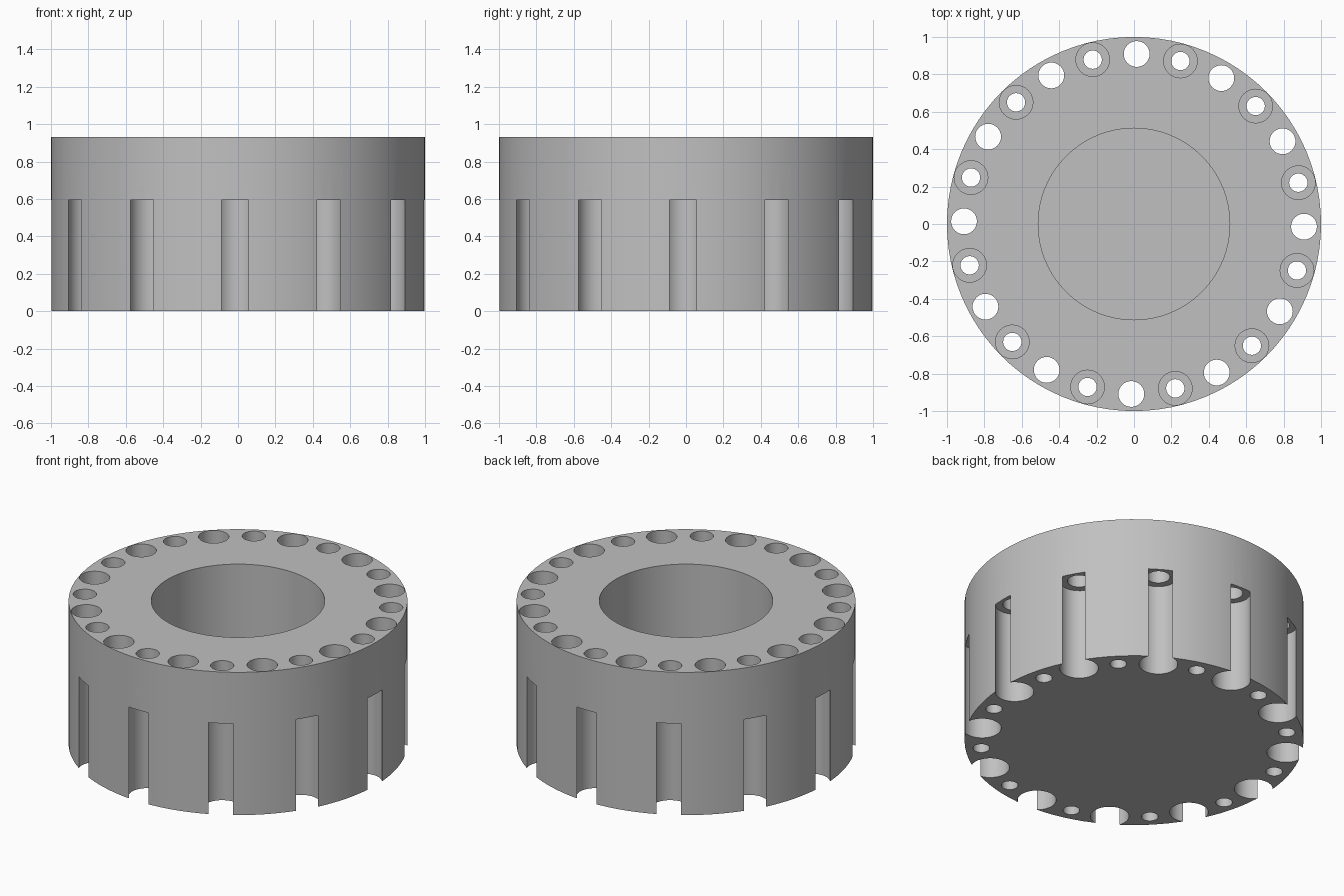
import bpy
import bmesh
import math

if "Cube" in bpy.data.objects:
    bpy.data.objects.remove(bpy.data.objects["Cube"], do_unlink=True)

HEIGHT = 0.93
OVER = 0.05           # how far cutters stick out of the body
HOLES = 12
STEP = math.tau / HOLES
TURN = math.radians(-0.9)


def add_turned(bm, profile, x=0.0, y=0.0, sides=32):
    """Closed solid of revolution from (radius, z) points, bottom to top."""
    rings = []
    for r, z in profile:
        rings.append([bm.verts.new((x + r * math.cos(math.tau * i / sides),
                                    y + r * math.sin(math.tau * i / sides), z))
                      for i in range(sides)])
    for low, high in zip(rings, rings[1:]):
        for i in range(sides):
            j = (i + 1) % sides
            bm.faces.new((low[i], low[j], high[j], high[i]))
    bm.faces.new(list(reversed(rings[0])))
    bm.faces.new(rings[-1])


def make_object(name, bm):
    bmesh.ops.recalc_face_normals(bm, faces=bm.faces[:])
    mesh = bpy.data.meshes.new(name)
    bm.to_mesh(mesh)
    bm.free()
    obj = bpy.data.objects.new(name, mesh)
    bpy.context.collection.objects.link(obj)
    return obj


# Grey metal
grey = bpy.data.materials.new("grey metal")
grey.use_nodes = True
colour = (0.53, 0.53, 0.53, 1.0)
grey.diffuse_color = colour
grey.node_tree.nodes["Principled BSDF"].inputs["Base Color"].default_value = colour

# Solid round body
bm = bmesh.new()
add_turned(bm, [(1.0, 0.0), (1.0, HEIGHT)], sides=96)
body = make_object("ring_body", bm)
body.data.materials.append(grey)

# Cutters: blind central bore and two alternating rings of stepped holes
top, bottom = HEIGHT + OVER, -OVER
slot_top, recess_floor, bore_floor = 0.595, 0.6, 0.3
bm = bmesh.new()
add_turned(bm, [(0.512, bore_floor), (0.512, top)], sides=96)
slot_hole = [(0.114, bottom), (0.114, slot_top), (0.069, slot_top), (0.069, top)]
recessed_hole = [(0.049, bottom), (0.049, recess_floor),
                 (0.09, recess_floor), (0.09, top)]
for i in range(HOLES):
    for profile, radius, offset in ((slot_hole, 0.909, 0.0),
                                    (recessed_hole, 0.906, STEP / 2)):
        a = TURN + i * STEP + offset
        add_turned(bm, profile, radius * math.cos(a), radius * math.sin(a))
cutter = make_object("hole_cutter", bm)
cutter.hide_render = True
cutter.data.materials.append(grey)

# Cut the holes and drop the cutter
cut = body.modifiers.new("holes", "BOOLEAN")
cut.operation = "DIFFERENCE"
cut.solver = "EXACT"
cut.object = cutter
bpy.ops.object.select_all(action="DESELECT")
bpy.context.view_layer.objects.active = body
body.select_set(True)
bpy.ops.object.modifier_apply(modifier=cut.name)
bpy.data.objects.remove(cutter, do_unlink=True)
bpy.ops.object.shade_smooth_by_angle(angle=math.radians(30))
